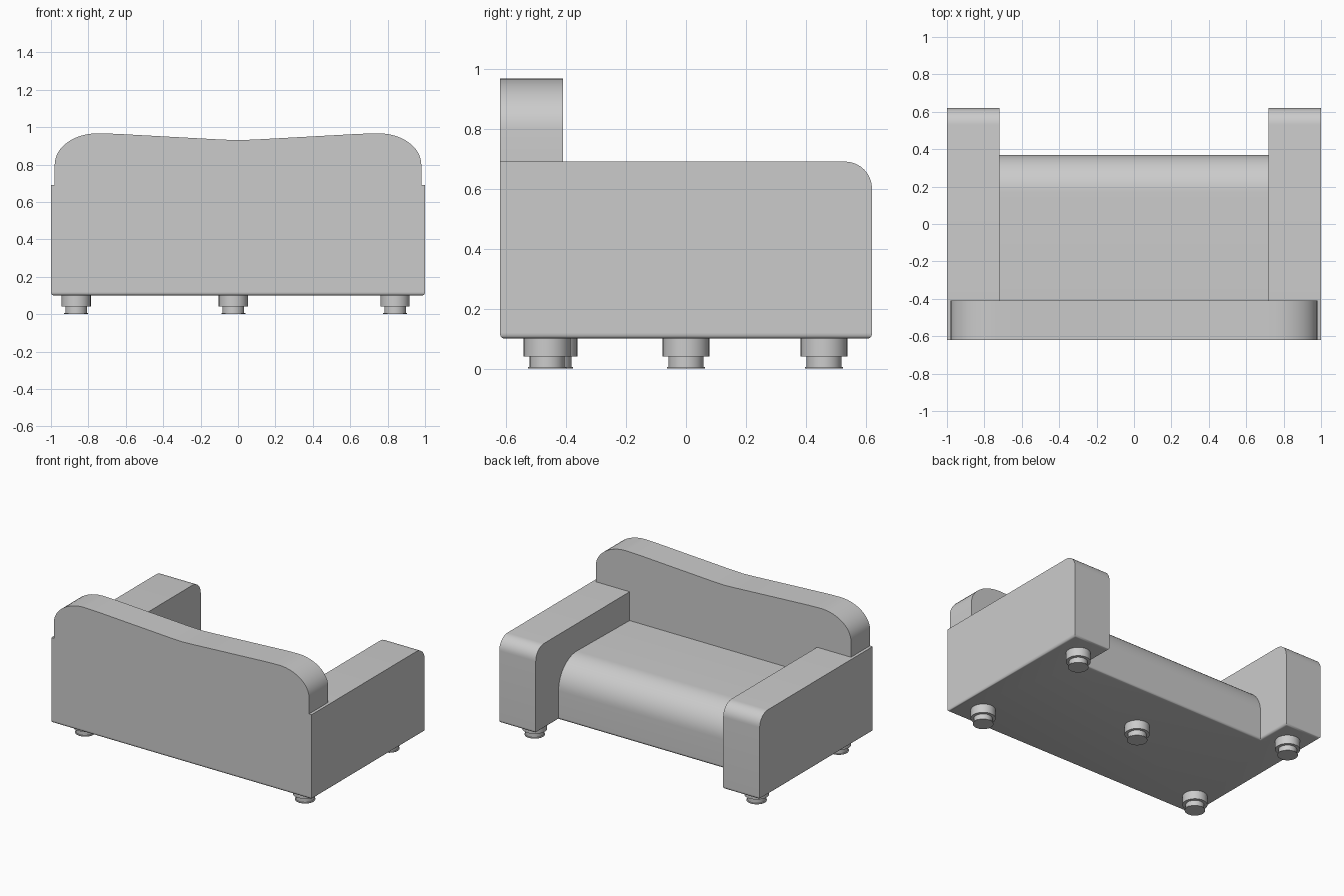
import bpy, bmesh, math
from mathutils import Vector

cube = bpy.data.objects.get("Cube")
if cube:
    bpy.data.objects.remove(cube, do_unlink=True)

grey = bpy.data.materials.new("grey upholstery")
grey.use_nodes = True
COLOUR = (0.6, 0.6, 0.6, 1)
grey.diffuse_color = COLOUR
grey.node_tree.nodes["Principled BSDF"].inputs["Base Color"].default_value = COLOUR


def finish(name, bm):
    bmesh.ops.recalc_face_normals(bm, faces=bm.faces)
    mesh = bpy.data.meshes.new(name)
    bm.to_mesh(mesh)
    bm.free()
    mesh.materials.append(grey)
    obj = bpy.data.objects.new(name, mesh)
    bpy.context.collection.objects.link(obj)
    bpy.ops.object.select_all(action='DESELECT')
    obj.select_set(True)
    bpy.context.view_layer.objects.active = obj
    bpy.ops.object.shade_smooth_by_angle(angle=math.radians(35))
    return obj


def prism(points, direction):
    """Extrude a closed outline of 3D points along a direction."""
    bm = bmesh.new()
    face = bm.faces.new([bm.verts.new(p) for p in points])
    ext = bmesh.ops.extrude_face_region(bm, geom=[face])
    moved = [v for v in ext["geom"] if isinstance(v, bmesh.types.BMVert)]
    bmesh.ops.translate(bm, verts=moved, vec=Vector(direction))
    return bm


def arc(cx, cz, rx, rz, start, end, steps=10):
    angles = [math.radians(start + (end - start) * i / steps) for i in range(steps + 1)]
    return [(cx + rx * math.cos(a), cz + rz * math.sin(a)) for a in angles]


FLOOR, SEAM, ARM_TOP = 0.1, 0.12, 0.69
BACK_Y, BACK_FRONT, ARM_FRONT, SEAT_FRONT = -0.62, -0.41, 0.62, 0.37
ARM_IN = 0.72

# Base: plan outline with the recessed seat, rounded under its lower edges
half = [(ARM_IN, SEAT_FRONT), (ARM_IN, ARM_FRONT), (1, ARM_FRONT), (1, BACK_Y)]
plan = half + [(-x, y) for x, y in reversed(half)]
bm = prism([(x, y, FLOOR) for x, y in plan], (0, 0, SEAM - FLOOR))
lower = [e for e in bm.edges if all(v.co.z < FLOOR + 0.001 for v in e.verts)]
bmesh.ops.bevel(bm, geom=lower, offset=0.015, segments=3, profile=0.5, affect='EDGES')
finish("base", bm)

# Arms: side profile with a rounded top front edge
arm = [(BACK_FRONT, SEAM), (ARM_FRONT, SEAM)]
arm += arc(ARM_FRONT - 0.09, ARM_TOP - 0.09, 0.09, 0.09, 0, 90)
arm += [(BACK_FRONT, ARM_TOP)]
for name, x in (("left_arm", ARM_IN), ("right_arm", -1)):
    finish(name, prism([(x, y, z) for y, z in arm], (1 - ARM_IN, 0, 0)))

# Backrest: broad lower part and a top edge that dips in the middle
side = [(1, SEAM), (1, ARM_TOP), (0.98, ARM_TOP)]
side += arc(0.75, 0.80, 0.23, 0.167, 0, 90, 12)
side += [(0.65, 0.964), (0.1, 0.934)]
back = side + [(0, 0.93)] + [(-x, z) for x, z in reversed(side)]
finish("backrest", prism([(x, BACK_Y, z) for x, z in back], (0, BACK_FRONT - BACK_Y, 0)))

# Seat: cushion with a large rounded front
seat = [(BACK_FRONT, SEAM), (SEAT_FRONT, SEAM)]
seat += arc(SEAT_FRONT - 0.2, 0.3, 0.2, 0.2, 0, 90, 14)
seat += [(BACK_FRONT, 0.49)]
finish("seat", prism([(-ARM_IN, y, z) for y, z in seat], (2 * ARM_IN, 0, 0)))

# Feet: stepped round pads at the corners and the centre
foot = [(0, 0), (0.064, 0), (0.064, 0.005), (0.058, 0.006), (0.058, 0.04),
        (0.078, 0.04), (0.078, 0.105), (0, 0.105)]
places = {"front_left_foot": (0.84, -0.463), "front_right_foot": (-0.865, -0.44),
          "rear_left_foot": (0.84, 0.46), "rear_right_foot": (-0.865, 0.46),
          "centre_foot": (-0.025, 0)}
for name, (x, y) in places.items():
    bm = bmesh.new()
    verts = [bm.verts.new((r, 0, z)) for r, z in foot]
    edges = [bm.edges.new(pair) for pair in zip(verts, verts[1:])]
    bmesh.ops.spin(bm, geom=verts + edges, cent=(0, 0, 0), axis=(0, 0, 1),
                   angle=math.tau, steps=32)
    bmesh.ops.remove_doubles(bm, verts=bm.verts, dist=0.0001)
    finish(name, bm).location = (x, y, 0)
